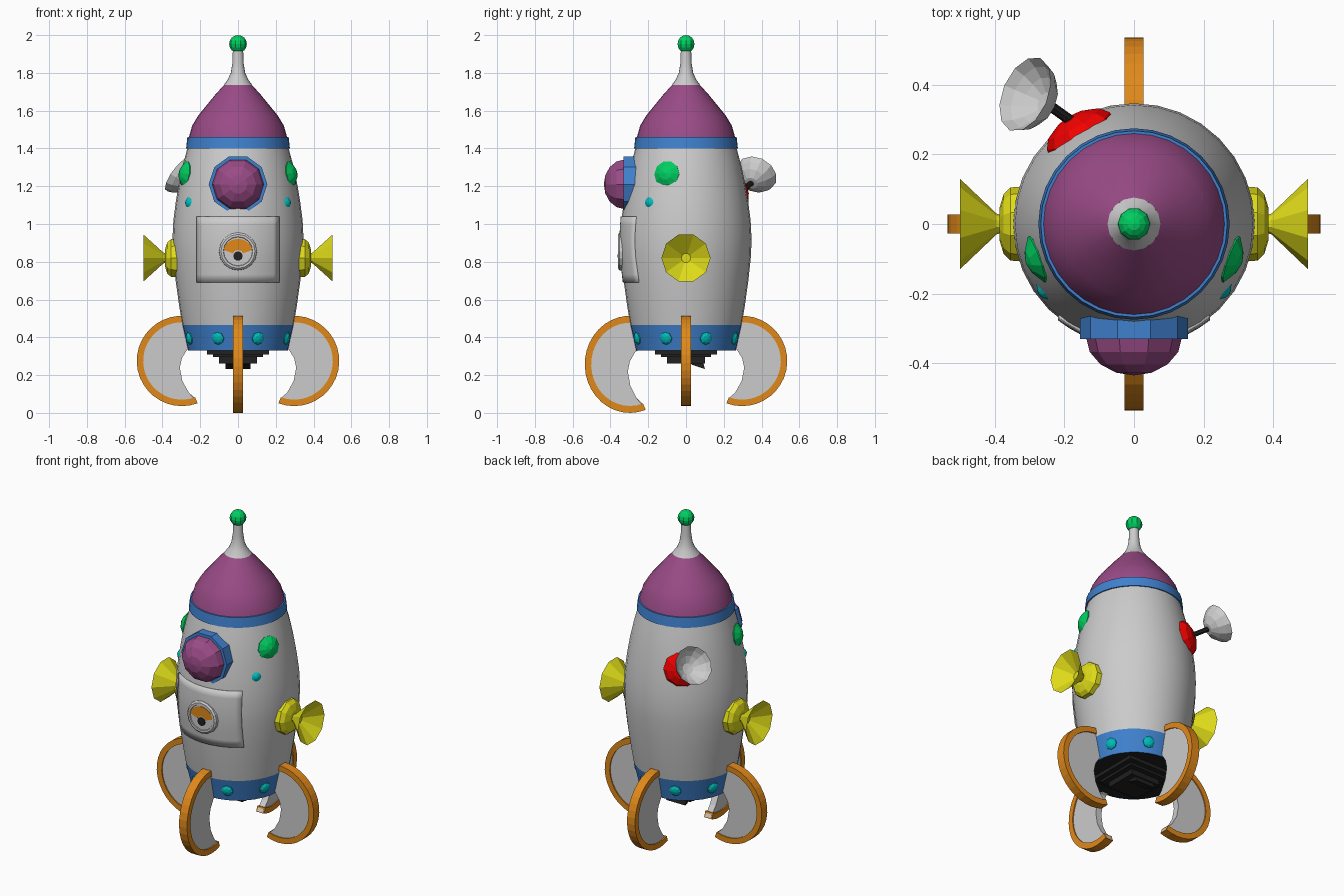
import bpy, bmesh
from math import sin, cos, pi, radians, sqrt
from mathutils import Matrix, Vector

if "Cube" in bpy.data.objects:
    bpy.data.objects.remove(bpy.data.objects["Cube"])

COL = {'purple': (.32, .07, .24), 'blue': (.05, .22, .62), 'green': (0, .62, .12),
       'cyan': (0, .5, .5), 'yellow': (.75, .72, .01), 'orange': (.75, .25, .01),
       'red': (.9, 0, 0), 'black': (.015, .015, .015)}
MATS = {}


def finish(name, bm, color=None, smooth=False, mat=None):
    if mat is not None:
        bm.transform(mat)
    bmesh.ops.recalc_face_normals(bm, faces=bm.faces[:])
    me = bpy.data.meshes.new(name)
    bm.to_mesh(me)
    bm.free()
    ob = bpy.data.objects.new(name, me)
    bpy.context.collection.objects.link(ob)
    if color:
        if color not in MATS:
            MATS[color] = bpy.data.materials.new(color)
            MATS[color].diffuse_color = (*COL[color], 1)
        me.materials.append(MATS[color])
    if smooth:
        bpy.ops.object.select_all(action='DESELECT')
        ob.select_set(True)
        bpy.context.view_layer.objects.active = ob
        bpy.ops.object.shade_smooth_by_angle(angle=radians(35))
    return ob


def aim(loc, d):
    return Matrix.Translation(loc) @ Vector(d).to_track_quat('Z', 'Y').to_matrix().to_4x4()


def lathe(name, prof, segs, color=None, mat=None, smooth=False):
    """Revolve (radius, height) points about local z."""
    bm = bmesh.new()
    rings = []
    for r, h in prof:
        n = segs if r > 0 else 1
        rings.append([bm.verts.new((r * cos(2 * pi * i / segs), r * sin(2 * pi * i / segs), h))
                      for i in range(n)])
    for a, b in zip(rings, rings[1:]):
        for i in range(segs):
            j = (i + 1) % segs
            vs = [a[i % len(a)], a[j % len(a)], b[j % len(b)], b[i % len(b)]]
            bm.faces.new(list(dict.fromkeys(vs)))
    return finish(name, bm, color, smooth, mat)


def prism(name, pts, half, color=None, mat=None):
    """Extrude an outline in the xz plane along y."""
    bm = bmesh.new()
    f = bm.faces.new([bm.verts.new((x, -half, z)) for x, z in pts])
    ext = bmesh.ops.extrude_face_region(bm, geom=[f], use_keep_orig=True)
    bmesh.ops.translate(bm, vec=(0, 2 * half, 0),
                        verts=[v for v in ext['geom'] if isinstance(v, bmesh.types.BMVert)])
    bmesh.ops.triangulate(bm, faces=[g for g in bm.faces if len(g.verts) > 4])
    return finish(name, bm, color, False, mat)


def arc(cx, cz, r, a0, a1, n):
    return [(cx + r * cos(radians(a0 + (a1 - a0) * i / n)),
             cz + r * sin(radians(a0 + (a1 - a0) * i / n))) for i in range(n + 1)]


# Hull, bands, nose and antenna
HULL = [(.295, .465), (.312, .57), (.33, .7), (.344, .83), (.347, .92), (.342, 1.02),
        (.329, 1.12), (.312, 1.22), (.29, 1.32), (.268, 1.40)]


def hull_r(z):
    for (r0, z0), (r1, z1) in zip(HULL, HULL[1:]):
        if z <= z1:
            return r0 + (r1 - r0) * (z - z0) / (z1 - z0)


lathe('hull', HULL, 32, smooth=True)
lathe('lower_band', [(.265, .33), (.295, .465)], 32, 'blue', smooth=True)
lathe('upper_band', [(.262, 1.40), (.275, 1.40), (.268, 1.46), (.255, 1.46)], 32, 'blue', smooth=True)
lathe('nose_cone', [(.26, 1.46), (.243, 1.52), (.21, 1.575), (.165, 1.63), (.12, 1.685), (.075, 1.735)],
      32, 'purple', smooth=True)
lathe('antenna', [(.076, 1.735), (.054, 1.765), (.038, 1.80), (.03, 1.85), (.027, 1.93)], 16, smooth=True)
lathe('antenna_ball', [(.047 * sin(pi * i / 8), 1.953 - .047 * cos(pi * i / 8)) if 0 < i < 8
                       else (0, 1.953 + (-.047, .047)[i == 8]) for i in range(9)], 10, 'green')

# Stepped exhaust under the hull
lathe('base_plate', [(0, .332), (.265, .332)], 32, 'black')
for i, (w, top, bot) in enumerate([(.165, .335, .31), (.133, .32, .295), (.1, .31, .262)]):
    prism(f'exhaust_step_{i}', [(-w, bot), (w, bot), (w, top), (-w, top)], w, 'black')
prism('exhaust_tip', [(.02, .27), (.03, .255), (.1, .232), (.09, .27)], .065, 'black',
      Matrix.Rotation(pi / 2, 4, 'Z'))

# Four crescent fins: orange rim and grey web; the front one reaches the ground
INNER = [(.215, .055), (.262, .11), (.295, .17), (.308, .24), (.297, .29), (.268, .337), (.22, .36)]
for k, side in enumerate(['right', 'back', 'left', 'front']):
    m = Matrix.Rotation(k * pi / 2, 4, 'Z')
    if side == 'front':
        s = 1.075
        m = m @ Matrix.Translation((0, 0, .515 * (1 - s))) @ Matrix.Diagonal((1, 1, s, 1))
    prism(f'{side}_fin_rim', arc(.297, .275, .239, 105, -110, 22) + arc(.297, .275, .205, -110, 105, 22),
          .027, 'orange', m)
    prism(f'{side}_fin_web', arc(.297, .275, .215, 105, -110, 22) + INNER, .02, None, m)

# Side horns, gems
for s, side in [(1, 'right'), (-1, 'left')]:
    m = aim((0, 0, .82), (s, 0, 0))
    lathe(f'{side}_horn_base', [(.108, .32), (.105, .355), (.085, .375), (.045, .387), (0, .387)], 10, 'yellow', m)
    lathe(f'{side}_horn', [(.022, .375), (.03, .395), (.13, .50), (.025, .42), (0, .42)], 10, 'yellow', m)
    for name, a, z, r, h, c in [('large_gem', -20, 1.265, .07, .032, 'green'),
                                ('small_gem', -36.5, 1.115, .029, .014, 'cyan')]:
        d = Vector((s * cos(radians(a)), sin(radians(a)), .15))
        R = hull_r(z) - .003
        lathe(f'{side}_{name}', [(r * .95, -.02), (r, 0), (r * .5, h * .7), (0, h)], 10, c,
              aim((d.x * R, d.y * R, z), d))

# Studs round the lower band
for k in range(8):
    a = radians(22.5 + 45 * k)
    lathe(f'band_stud_{k}', [(.036, -.01), (.034, .004), (.02, .014), (0, .018)], 8, 'cyan',
          aim((.277 * cos(a), .277 * sin(a), .395), (cos(a), sin(a), -.2)))

# Front window
m = aim((0, 0, 1.21), (0, -1, 0))
lathe('window_frame', [(.155, .22), (.155, .33), (.13, .33)], 10, 'blue', m)
lathe('window_dome', [(.138 * cos(a), .325 + .11 * sin(a)) for a in (0, .4, .8, 1.2)] + [(0, .435)],
      10, 'purple', m)

# Door panel wrapped on the hull
bm = bmesh.new()
nx, nz = 14, 8
grid = []
for j in range(nz + 1):
    z = .69 + .35 * j / nz
    grid.append([bm.verts.new((x, -sqrt(hull_r(z) ** 2 - x * x), z))
                 for x in [.215 * (2 * i / nx - 1) for i in range(nx + 1)]])
for j in range(nz):
    for i in range(nx):
        bm.faces.new((grid[j][i], grid[j][i + 1], grid[j + 1][i + 1], grid[j + 1][i]))
door = finish('door', bm, smooth=True)
sol = door.modifiers.new('thickness', 'SOLIDIFY')
sol.thickness, sol.offset = .012, 0

# Dial on the door
lathe('dial_body', [(.102, .32), (.1, .352), (.09, .36), (.078, .36), (.076, .354), (0, .354)], 16, None,
      aim((0, 0, .855), (0, -1, 0)))
prism('dial_face', arc(0, .838, .083, 18, 162, 12) + arc(0, .832, .03, 155, 25, 6), .002, 'orange',
      Matrix.Translation((0, -.355, 0)))
lathe('dial_knob', [(.025, .35), (.025, .36), (0, .362)], 10, 'black', aim((0, 0, .83), (0, -1, 0)))

# Dish on a red mount at the back left
a = radians(121)
lathe('dish_mount', [(.108, -.04), (.105, .0), (.085, .025), (.045, .042), (0, .046)], 10, 'red',
      aim((.312 * cos(a), .312 * sin(a), 1.16), (cos(a), sin(a), .15)))
az, el = radians(157), radians(35)
n = Vector((cos(az) * cos(el), sin(az) * cos(el), sin(el)))
c = Vector((-.313, .373, 1.265))
lathe('dish', [(0, -.088), (.035, -.085), (.075, -.06), (.1, -.03), (.113, 0),
               (.095, -.028), (.07, -.053), (.032, -.075), (0, -.078)], 12, None, aim(c, n))
p0, p1 = Vector((-.165, .285, 1.165)), c - n * .082
lathe('dish_arm', [(.015, 0), (.015, (p1 - p0).length)], 8, 'black', aim(p0, p1 - p0))

for m in bpy.data.materials:
    if m.users and not m.is_grease_pencil:
        m.use_nodes = True
        m.node_tree.nodes["Principled BSDF"].inputs["Base Color"].default_value = m.diffuse_color
